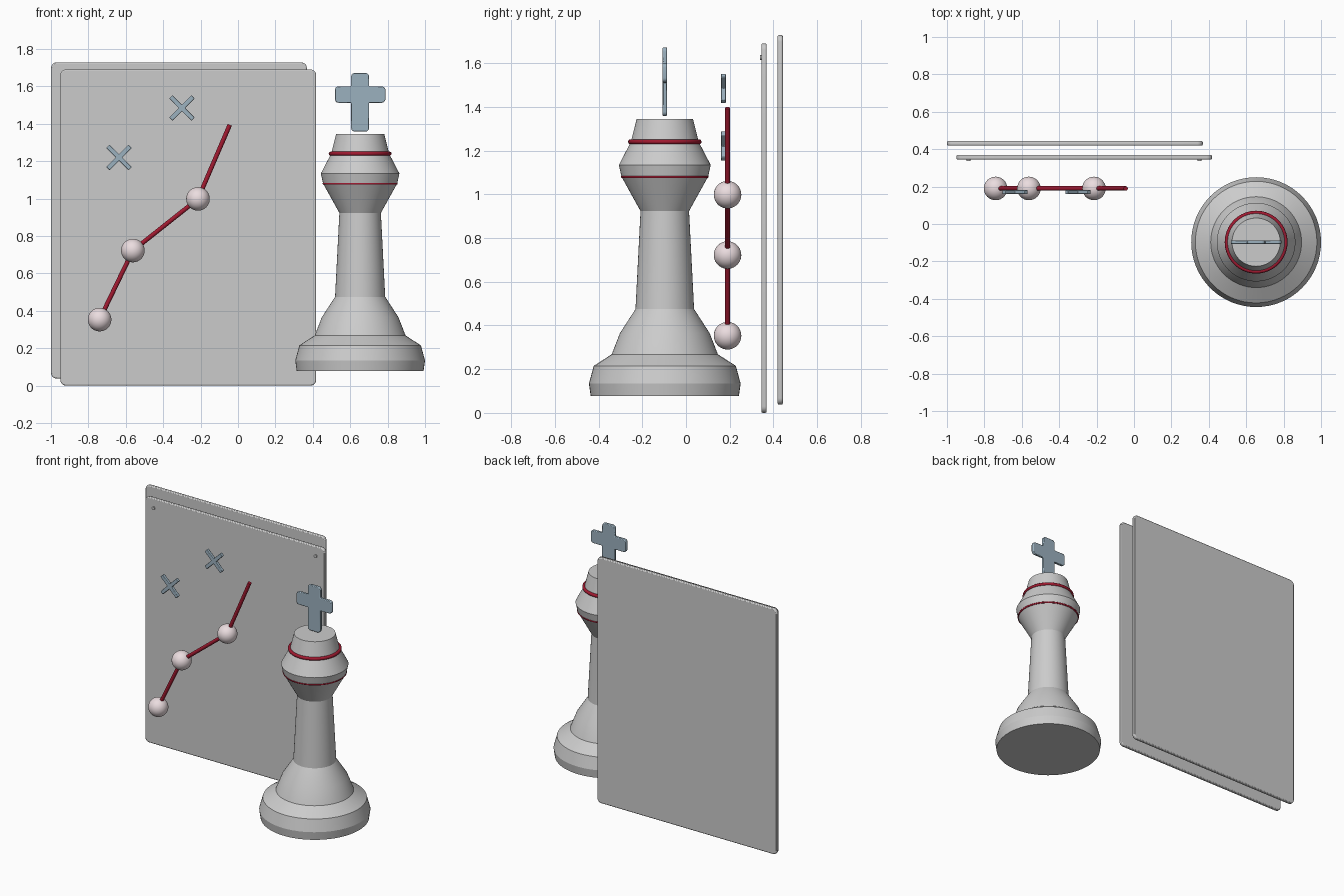
import bpy, bmesh, math
from mathutils import Vector, Matrix

if "Cube" in bpy.data.objects:
    bpy.data.objects.remove(bpy.data.objects["Cube"])


def paint(name, rgb):
    m = bpy.data.materials.new(name)
    m.diffuse_color = (*rgb, 1)
    m.use_nodes = True
    m.node_tree.nodes["Principled BSDF"].inputs["Base Color"].default_value = m.diffuse_color
    return m


RED = paint("dark_red", (0.36, 0.01, 0.03))
PINK = paint("pale_pink", (0.83, 0.72, 0.74))
BLUE = paint("blue_grey", (0.33, 0.44, 0.52))


def finish(name, bm, mat=None, angle=30):
    bmesh.ops.recalc_face_normals(bm, faces=bm.faces)
    mesh = bpy.data.meshes.new(name)
    bm.to_mesh(mesh)
    bm.free()
    ob = bpy.data.objects.new(name, mesh)
    bpy.context.collection.objects.link(ob)
    if mat:
        mesh.materials.append(mat)
    bpy.ops.object.select_all(action='DESELECT')
    ob.select_set(True)
    bpy.context.view_layer.objects.active = ob
    bpy.ops.object.shade_smooth_by_angle(angle=math.radians(angle))
    return ob


def slab(name, points, y, thick, radius, edge, mat=None):
    """Flat outline in x/z, given thickness along y, with rounded outer corners."""
    bm = bmesh.new()
    verts = [bm.verts.new((x, y - thick / 2, z)) for x, z in points]
    face = bm.faces.new(verts)
    out = bmesh.ops.extrude_face_region(bm, geom=[face])["geom"]
    bmesh.ops.translate(bm, vec=(0, thick, 0), verts=[v for v in out if isinstance(v, bmesh.types.BMVert)])
    bmesh.ops.recalc_face_normals(bm, faces=bm.faces)
    if radius:
        corners = [e for e in bm.edges
                   if abs(e.verts[0].co.y - e.verts[1].co.y) > thick / 2 and e.is_convex]
        bmesh.ops.bevel(bm, geom=corners, offset=radius, segments=5, profile=0.5, affect='EDGES')
    ob = finish(name, bm, mat)
    if edge:
        bev = ob.modifiers.new("edge", 'BEVEL')
        bev.width, bev.segments, bev.limit_method = edge, 2, 'ANGLE'
        bev.angle_limit = math.radians(40)
    return ob


def cross(name, x, z, left, up, down, w, h, turn, y, thick, radius, edge):
    a, b = w / 2, h / 2
    pts = [(a, up), (a, b), (left, b), (left, -b), (a, -b), (a, -down),
           (-a, -down), (-a, -b), (-left, -b), (-left, b), (-a, b), (-a, up)]
    c, s = math.cos(turn), math.sin(turn)
    pts = [(x + c * u - s * v, z + s * u + c * v) for u, v in pts]
    return slab(name, pts, y, thick, radius, edge, BLUE)


def lathe(name, profile, centre, closed=False, mat=None, steps=64, angle=12):
    bm = bmesh.new()
    vs = [bm.verts.new((r, 0, z)) for r, z in profile]
    edges = [bm.edges.new(p) for p in zip(vs, vs[1:])]
    if closed:
        edges.append(bm.edges.new((vs[-1], vs[0])))
    bmesh.ops.spin(bm, geom=vs + edges, axis=(0, 0, 1), cent=(0, 0, 0),
                   angle=2 * math.pi, steps=steps)
    bmesh.ops.remove_doubles(bm, verts=bm.verts, dist=1e-5)
    bmesh.ops.translate(bm, vec=centre, verts=bm.verts)
    return finish(name, bm, mat, angle)


def rod(name, a, b, radius, mat=None, sides=24):
    a, b = Vector(a), Vector(b)
    bm = bmesh.new()
    rot = (b - a).to_track_quat('Z', 'Y').to_matrix().to_4x4()
    bmesh.ops.create_cone(bm, cap_ends=True, segments=sides, radius1=radius, radius2=radius,
                          depth=(b - a).length, matrix=Matrix.Translation((a + b) / 2) @ rot)
    return finish(name, bm, mat)


# two overlapping boards
for name, x0, z0, y in (("front_board", -0.95, 0.0, 0.357), ("back_board", -1.0, 0.038, 0.431)):
    x1, z1 = x0 + 1.368, z0 + 1.69
    slab(name, [(x0, z0), (x1, z0), (x1, z1), (x0, z1)], y, 0.024, 0.03, 0.006)

# pins in the top corners of the front board
for i, x in enumerate((-0.884, 0.351)):
    rod(f"board_pin_{i}", (x, 0.338, 1.625), (x, 0.352, 1.625), 0.011)

# X marks
for i, (x, z) in enumerate(((-0.30, 1.484), (-0.636, 1.22))):
    cross(f"x_mark_{i}", x, z, 0.084, 0.084, 0.084, 0.024, 0.024, math.pi / 4, 0.171, 0.022, 0, 0.003)

# route line with balls at its joints
route = [(-0.74, 0.19, 0.353), (-0.562, 0.19, 0.722), (-0.214, 0.19, 0.998), (-0.044, 0.19, 1.394)]
for i, (a, b) in enumerate(zip(route, route[1:])):
    rod(f"route_line_{i}", a, b, 0.012, RED)
    bm = bmesh.new()
    bmesh.ops.create_uvsphere(bm, u_segments=32, v_segments=20, radius=0.063,
                              matrix=Matrix.Translation(a))
    finish(f"route_ball_{i}", bm, PINK)

# chess king body
KX, KY = 0.653, -0.097
body = [(0, 0.078), (0.339, 0.078), (0.347, 0.134), (0.325, 0.215), (0.243, 0.268), (0.205, 0.365),
        (0.134, 0.475), (0.111, 0.923), (0.198, 1.08), (0.21, 1.134), (0.155, 1.24),
        (0.129, 1.344), (0, 1.344)]
lathe("king_body", body, (KX, KY, 0))

# red collar rings
for name, big, small, z in (("upper_ring", 0.157, 0.011, 1.24), ("lower_ring", 0.195, 0.006, 1.08)):
    circle = [(big + small * math.cos(t * math.pi / 6), z + small * math.sin(t * math.pi / 6))
              for t in range(12)]
    lathe(name, circle, (KX, KY, 0), True, RED, angle=40)

# cross on top of the king
cross("king_cross", KX, 1.556, 0.135, 0.116, 0.198, 0.096, 0.088, 0, KY, 0.02, 0.02, 0.004)
